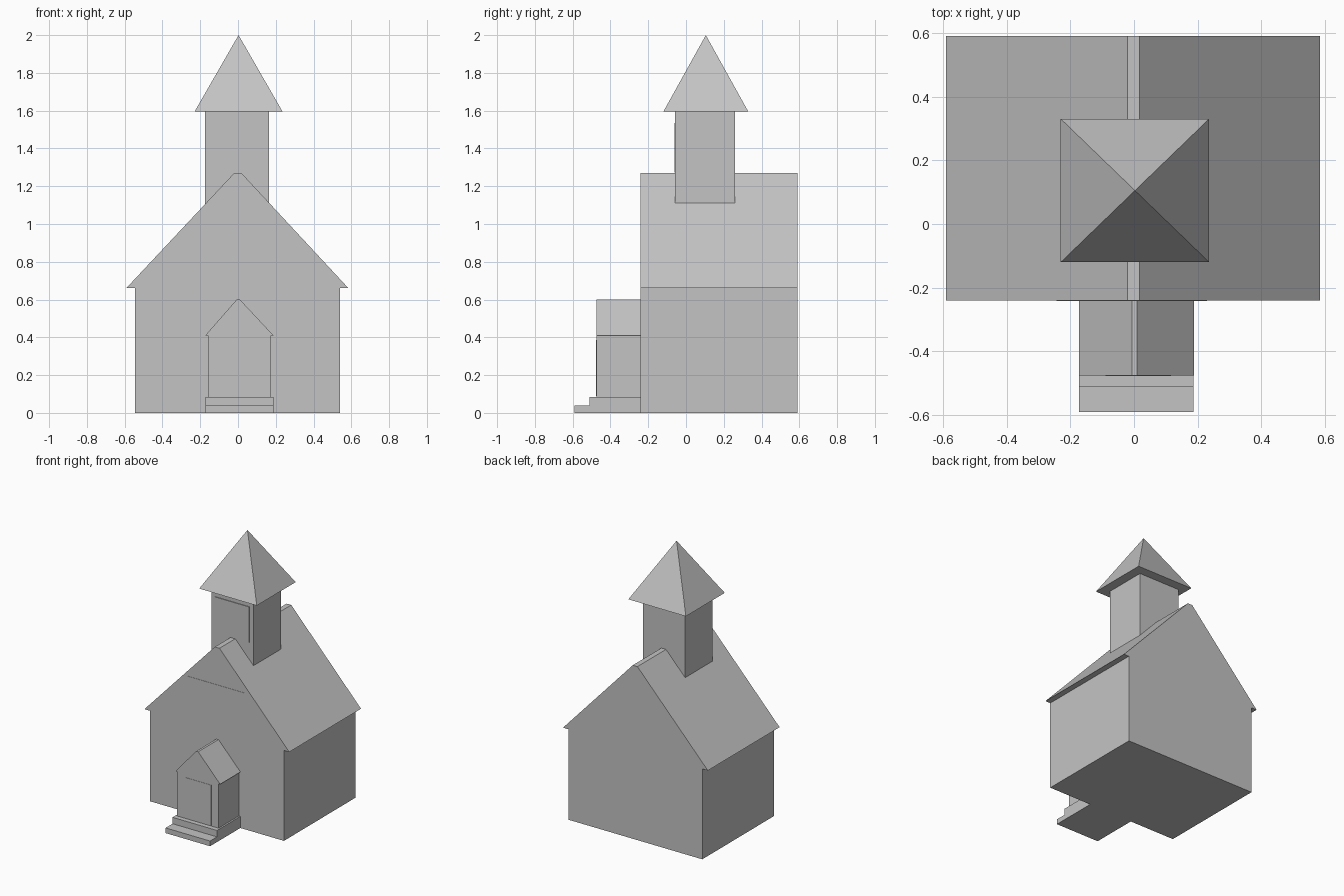
import bpy
import bmesh

cube = bpy.data.objects.get("Cube")
if cube:
    bpy.data.objects.remove(cube, do_unlink=True)

# One plain stone grey for the whole building
grey = bpy.data.materials.new("plain grey")
grey.use_nodes = True
grey.diffuse_color = (0.55, 0.55, 0.55, 1)
grey.node_tree.nodes["Principled BSDF"].inputs["Base Color"].default_value = grey.diffuse_color


def finish(name, bm):
    bmesh.ops.recalc_face_normals(bm, faces=bm.faces)
    mesh = bpy.data.meshes.new(name)
    bm.to_mesh(mesh)
    bm.free()
    mesh.materials.append(grey)
    obj = bpy.data.objects.new(name, mesh)
    bpy.context.collection.objects.link(obj)
    return obj


def extrude_xz(name, profile, y0, y1):
    """Extrude a front outline from y0 to y1."""
    bm = bmesh.new()
    face = bm.faces.new([bm.verts.new((x, y0, z)) for x, z in profile])
    out = bmesh.ops.extrude_face_region(bm, geom=[face])
    verts = [v for v in out["geom"] if isinstance(v, bmesh.types.BMVert)]
    bmesh.ops.translate(bm, verts=verts, vec=(0, y1 - y0, 0))
    return finish(name, bm)


def box(name, x0, x1, y0, y1, z0, z1):
    return extrude_xz(name, [(x0, z0), (x1, z0), (x1, z1), (x0, z1)], y0, y1)


def gabled(name, walls, eaves, ridge, z0, z_eave, z_ridge, y0, y1):
    """Walls with a gable, closed by two sloping roof slabs."""
    (wl, wr), (el, er), (rl, rr) = walls, eaves, ridge
    extrude_xz(name + "_walls", [(wl, z0), (wr, z0), (wr, z_eave), (rl, z_ridge),
                                 (wl, z_eave)], y0, y1)
    extrude_xz(name + "_roof_right", [(wr, z_eave), (er, z_eave), (rr, z_ridge),
                                      (rl, z_ridge)], y0, y1)
    extrude_xz(name + "_roof_left", [(wl, z_eave), (rl, z_ridge), (el, z_eave)], y0, y1)


# Main hall and entrance porch
gabled("hall", (-0.545, 0.54), (-0.59, 0.583), (-0.02, 0.018),
       0, 0.662, 1.27, -0.24, 0.59)
gabled("porch", (-0.16, 0.175), (-0.173, 0.188), (-0.007, 0.01),
       0.08, 0.41, 0.6, -0.475, -0.235)

# Entrance steps
box("lower_step", -0.173, 0.187, -0.59, -0.235, 0, 0.038)
box("upper_step", -0.173, 0.187, -0.51, -0.235, 0.038, 0.085)

# Bell tower rising through the roof
box("bell_tower", -0.175, 0.165, -0.057, 0.26, 1.05, 1.6)

# Four-sided spire
bm = bmesh.new()
base = [bm.verts.new((x, y, 1.595)) for x, y in
        [(-0.23, -0.12), (0.236, -0.12), (0.236, 0.33), (-0.23, 0.33)]]
tip = bm.verts.new((0.003, 0.105, 2))
bm.faces.new(base)
for i in range(4):
    bm.faces.new((base[i], base[(i + 1) % 4], tip))
finish("spire", bm)

# Thin front panels: belfry window, gable window, door
box("belfry_panel", -0.145, 0.132, -0.062, -0.055, 1.272, 1.535)
box("gable_panel", -0.243, 0.229, -0.242, -0.238, 0.6, 0.998)
box("door", -0.09, 0.116, -0.477, -0.473, 0.09, 0.385)
